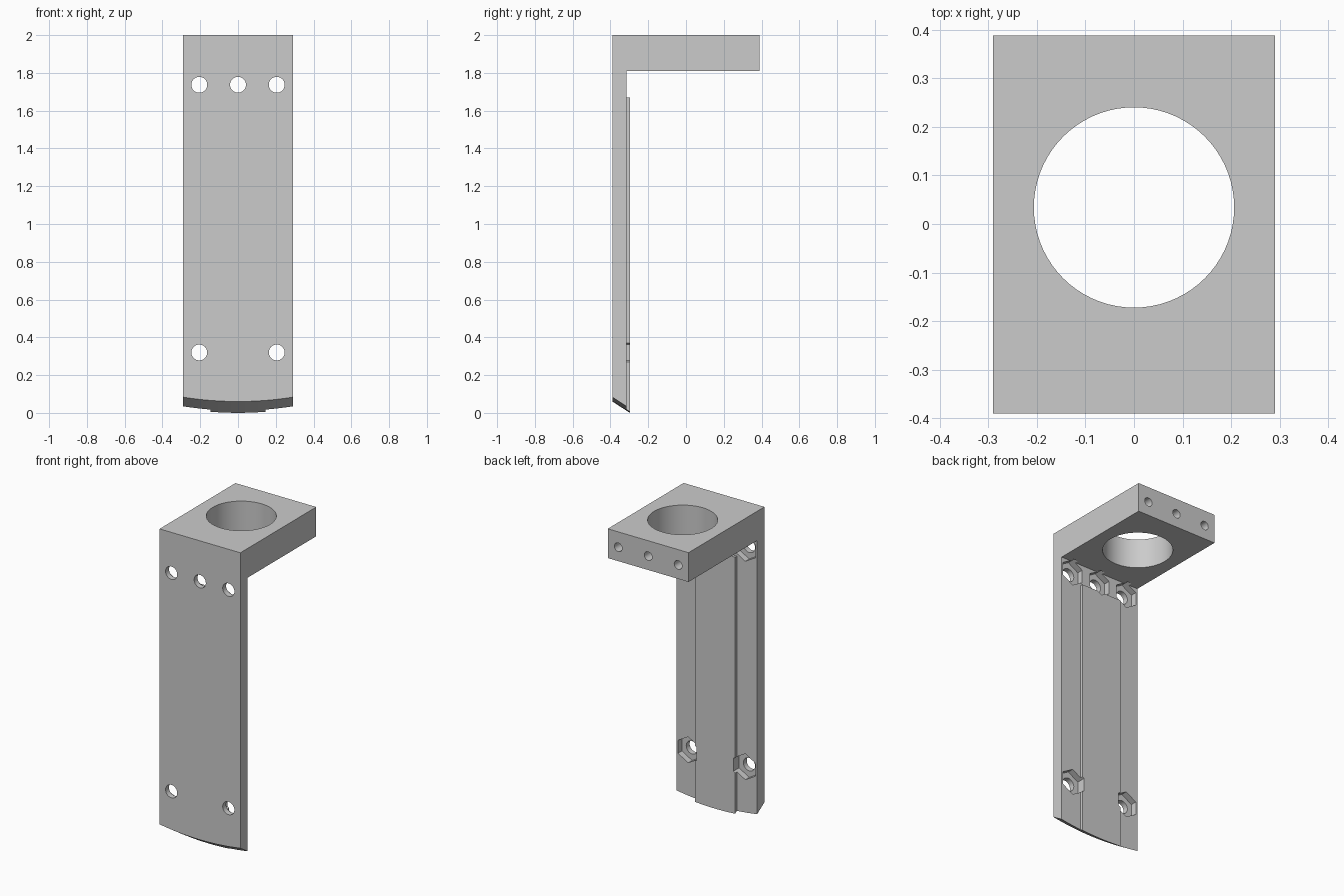
import bpy, math
from mathutils import Matrix, Vector

cube = bpy.data.objects.get("Cube")
if cube:
    bpy.data.objects.remove(cube, do_unlink=True)

# Main dimensions
HALF_W, FRONT, BACK = 0.29, -0.39, 0.388
PLATE_BACK, RIB_BACK = -0.315, -0.297
BLOCK_Z, TOP = 1.81, 2.0
HOLE_X, LOW_Z, HIGH_Z = 0.205, 0.32, 1.737

grey = bpy.data.materials.new("plain grey")
grey.use_nodes = True
colour = (0.6, 0.6, 0.6, 1)
grey.diffuse_color = colour
grey.node_tree.nodes["Principled BSDF"].inputs["Base Color"].default_value = colour


def prism(name, outline, offset):
    """Solid swept from a 3D outline along an offset."""
    n = len(outline)
    start = [Vector(p) for p in outline]
    verts = start + [p + Vector(offset) for p in start]
    faces = [list(range(n))[::-1], list(range(n, 2 * n))]
    faces += [[i, (i + 1) % n, n + (i + 1) % n, n + i] for i in range(n)]
    mesh = bpy.data.meshes.new(name)
    mesh.from_pydata(verts, [], faces)
    mesh.materials.append(grey)
    obj = bpy.data.objects.new(name, mesh)
    bpy.context.collection.objects.link(obj)
    # Consistent outward faces
    bpy.context.view_layer.objects.active = obj
    bpy.ops.object.mode_set(mode='EDIT')
    bpy.ops.mesh.select_all(action='SELECT')
    bpy.ops.mesh.normals_make_consistent(inside=False)
    bpy.ops.object.mode_set(mode='OBJECT')
    return obj


def ring(radius, sides, turn=0.0):
    return [(radius * math.cos(turn + math.tau * i / sides),
             radius * math.sin(turn + math.tau * i / sides)) for i in range(sides)]


def bore_y(name, x, z, y0, y1, radius, sides=32, turn=0.0):
    """Cutter running front to back."""
    pts = [(x + a, y0, z + b) for a, b in ring(radius, sides, turn)]
    return prism(name, pts, (0, y1 - y0, 0))


def combine(target, other, operation):
    mod = target.modifiers.new("combine", 'BOOLEAN')
    mod.operation, mod.solver, mod.object = operation, 'EXACT', other
    bpy.context.view_layer.objects.active = target
    bpy.ops.object.modifier_apply(modifier=mod.name)
    bpy.data.objects.remove(other, do_unlink=True)


# L-shaped bracket: upright plate and overhanging block
profile = [(FRONT, -0.1), (PLATE_BACK, -0.1), (PLATE_BACK, BLOCK_Z),
           (BACK, BLOCK_Z), (BACK, TOP), (FRONT, TOP)]
bracket = prism("bracket", [(-HALF_W, y, z) for y, z in profile], (2 * HALF_W, 0, 0))

# Raised rib on the back of the plate
rib = prism("rib", [(x, y, -0.1) for x, y in
                    [(-0.145, -0.35), (0.145, -0.35), (0.145, RIB_BACK), (-0.145, RIB_BACK)]],
            (0, 0, 1.77))
combine(bracket, rib, 'UNION')

# Large round opening in the block
opening = prism("opening_cutter", [(a, b + 0.034, 1.7) for a, b in ring(0.206, 72)], (0, 0, 0.4))
combine(bracket, opening, 'DIFFERENCE')

# Bolt holes with hexagonal nut pockets behind
for x, z in [(-HOLE_X, LOW_Z), (HOLE_X, LOW_Z),
             (-HOLE_X, HIGH_Z), (0, HIGH_Z), (HOLE_X, HIGH_Z)]:
    combine(bracket, bore_y("pocket_cutter", x, z, -0.355, -0.29, 0.084, 6, math.pi / 6), 'DIFFERENCE')
    combine(bracket, bore_y("bolt_cutter", x, z, -0.45, -0.33, 0.042), 'DIFFERENCE')

# Blind screw holes in the back of the block
for x in (-0.215, 0, 0.215):
    combine(bracket, bore_y("screw_cutter", x, 1.9, 0.28, 0.45, 0.028, 24), 'DIFFERENCE')

# Slanted, arched lower end
steps, reach, arch = 32, 0.35, 1.84
arc = []
for i in range(steps + 1):
    x = -reach + 2 * reach * i / steps
    arc.append((x, -0.45, 0.099 + arch - math.sqrt(arch ** 2 - x ** 2)))
arc += [(reach, -0.45, -0.4), (-reach, -0.45, -0.4)]
combine(bracket, prism("end_cutter", arc, (0, 0.2, -0.129)), 'DIFFERENCE')

# Smooth bores, crisp edges
bpy.ops.object.select_all(action='DESELECT')
bracket.select_set(True)
bpy.context.view_layer.objects.active = bracket
bpy.ops.object.shade_smooth_by_angle(angle=math.radians(25))
